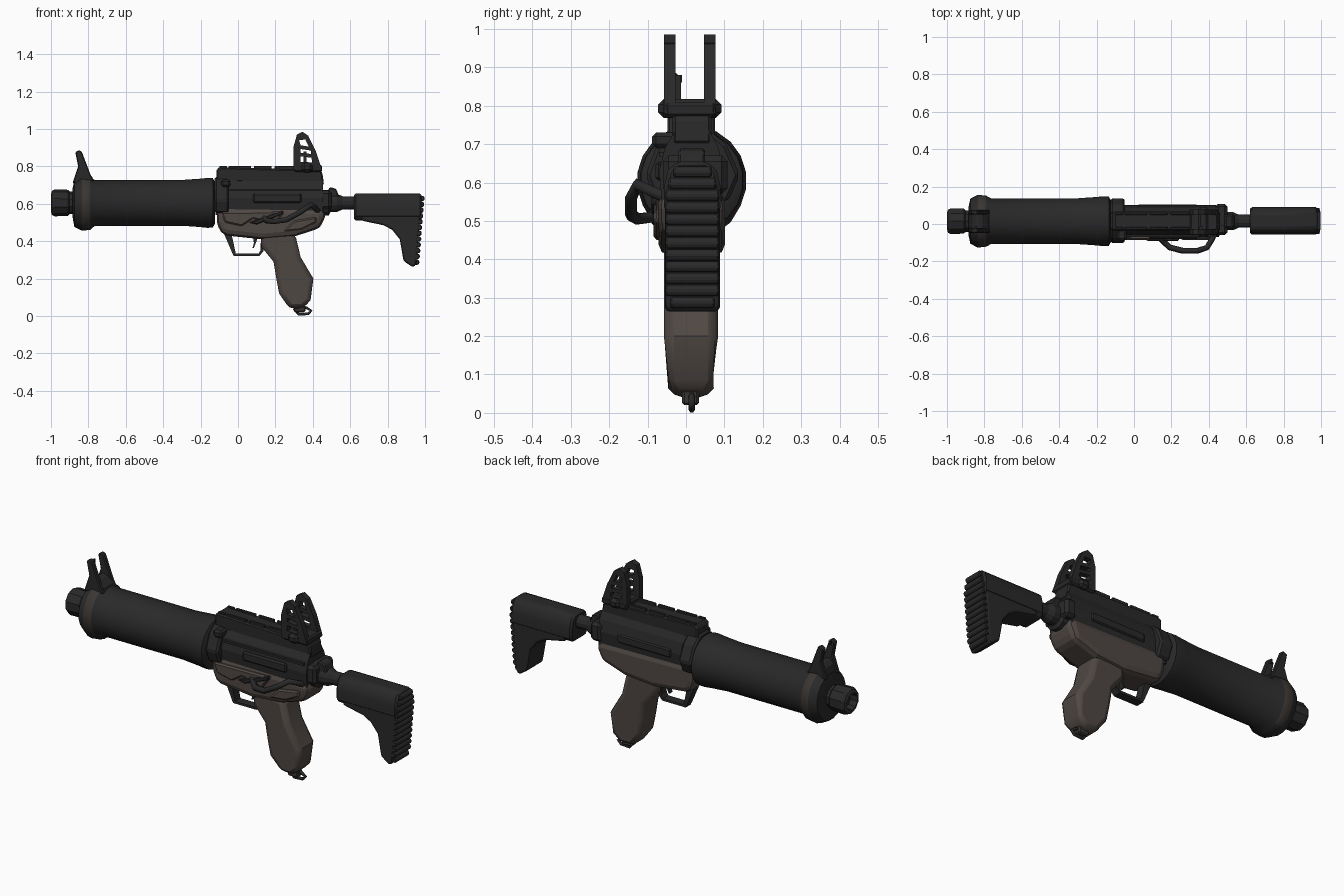
import bpy, bmesh, math

if "Cube" in bpy.data.objects:
    bpy.data.objects.remove(bpy.data.objects["Cube"])

CY, CZ = 0.015, 0.605   # barrel axis


def material(name, rgb):
    m = bpy.data.materials.new(name)
    m.diffuse_color = (*rgb, 1)
    m.use_nodes = True
    m.node_tree.nodes["Principled BSDF"].inputs["Base Color"].default_value = m.diffuse_color
    return m


BLACK = material("matte_black", (0.022, 0.022, 0.022))
BROWN = material("worn_brown", (0.080, 0.065, 0.057))
DARK = material("dark_brown", (0.042, 0.036, 0.032))


def finish(name, bm, mat, bevel=0, segments=1, smooth=False):
    bmesh.ops.recalc_face_normals(bm, faces=bm.faces)
    me = bpy.data.meshes.new(name)
    bm.to_mesh(me)
    bm.free()
    ob = bpy.data.objects.new(name, me)
    bpy.context.collection.objects.link(ob)
    me.materials.append(mat)
    if bevel:
        b = ob.modifiers.new("bevel", 'BEVEL')
        b.width, b.segments, b.limit_method = bevel, segments, 'ANGLE'
        b.angle_limit = math.radians(40)
    if smooth:
        bpy.ops.object.select_all(action='DESELECT')
        ob.select_set(True)
        bpy.context.view_layer.objects.active = ob
        bpy.ops.object.shade_smooth_by_angle(angle=math.radians(35))
    return ob


def prism(name, pts, a, b, mat, axis='y', **kw):
    """Extrude a profile: (x,z) along y, or (y,z) along x."""
    bm = bmesh.new()
    put = (lambda p, t: (p[0], t, p[1])) if axis == 'y' else (lambda p, t: (t, p[0], p[1]))
    lo = [bm.verts.new(put(p, a)) for p in pts]
    hi = [bm.verts.new(put(p, b)) for p in pts]
    bm.faces.new(lo)
    bm.faces.new(hi[::-1])
    n = len(pts)
    for i in range(n):
        j = (i + 1) % n
        bm.faces.new((lo[i], lo[j], hi[j], hi[i]))
    return finish(name, bm, mat, **kw)


def box(name, x0, x1, y0, y1, z0, z1, mat, **kw):
    return prism(name, [(x0, z0), (x1, z0), (x1, z1), (x0, z1)], y0, y1, mat, **kw)


def lathe(name, prof, sides, mat, **kw):
    """Spin (x, radius) rings round the barrel axis."""
    bm = bmesh.new()
    rings = []
    for x, r in prof:
        rings.append([bm.verts.new((x, CY + r * math.cos(t), CZ + r * math.sin(t)))
                      for t in [2 * math.pi * (k + .5) / sides for k in range(sides)]])
    for p, q in zip(rings, rings[1:]):
        for k in range(sides):
            m = (k + 1) % sides
            bm.faces.new((p[k], p[m], q[m], q[k]))
    bm.faces.new(rings[0])
    bm.faces.new(rings[-1][::-1])
    return finish(name, bm, mat, **kw)


def wire(name, pts, r, mat, closed=False):
    """Thin bar swept along a path."""
    cu = bpy.data.curves.new(name, 'CURVE')
    cu.dimensions, cu.bevel_depth, cu.bevel_resolution = '3D', r, 1
    cu.use_fill_caps = True
    sp = cu.splines.new('POLY')
    sp.points.add(len(pts) - 1)
    for p, c in zip(sp.points, pts):
        p.co = (*c, 1)
    sp.use_cyclic_u = closed
    cu.materials.append(mat)
    ob = bpy.data.objects.new(name, cu)
    bpy.context.collection.objects.link(ob)
    bpy.ops.object.select_all(action='DESELECT')
    ob.select_set(True)
    bpy.context.view_layer.objects.active = ob
    bpy.ops.object.convert(target='MESH')


# Muzzle and long round handguard
muzzle = lathe("muzzle", [(-.96, .015), (-.96, .042), (-1, .045), (-.995, .064), (-.98, .072), (-.91, .07),
                          (-.90, .06), (-.86, .06)], 10, BLACK)
muzzle.data.materials.append(DARK)
for f in muzzle.data.polygons:
    if f.center.x < -.99:
        f.material_index = 1
guard = lathe("handguard", [(-.885, .075), (-.875, .122), (-.835, .143), (-.79, .138), (-.765, .124), (-.30, .124),
                            (-.20, .131), (-.165, .135), (-.135, .134), (-.122, .11)], 20, BLACK, smooth=True)
guard.data.materials.append(DARK)
for v in guard.data.vertices:   # flared lip hangs lower than the tube
    if v.co.x < -.78 and v.co.z < CZ - .09:
        v.co.z -= .008
for f in guard.data.polygons:   # worn edge on both flanks of the lip
    if -.83 < f.center.x < -.78 and abs(f.center.y - CY) > .08:
        f.material_index = 1

# Front sight: wedge base and two bent ears
prism("front_sight_base", [(-.88, .70), (-.86, .775), (-.82, .785), (-.78, .745), (-.765, .70)],
      -.045, .072, BLACK, bevel=.015)
for side, y0, y1 in (("near", -.048, -.022), ("far", .05, .075)):
    prism("front_sight_ear_" + side, [(-.885, .71), (-.77, .72), (-.79, .76), (-.835, .878), (-.85, .888),
          (-.87, .875), (-.855, .80)], y0, y1, BLACK, bevel=.005)
box("front_sight_post", -.85, -.84, -.022, -.010, .86, .88, BLACK)

# Upper receiver: body, front collar, low rail with lengthwise strips
prism("upper_receiver", [(-.062, .54), (-.07, .63), (-.055, .69), (-.028, .735), (.06, .735), (.085, .69),
      (.098, .63), (.092, .54)], -.12, .455, BLACK, axis='x')
prism("front_collar", [(-.08, .55), (-.105, .62), (-.075, .70), (-.02, .745), (.05, .745), (.105, .70),
      (.14, .62), (.11, .55)], -.125, -.05, BLACK, axis='x', bevel=.01)
prism("top_rail", [(-.115, .72), (-.115, .785), (-.10, .795), (.30, .785), (.44, .785), (.452, .76), (.46, .70)],
      -.036, .066, BLACK, bevel=.008)
for y in (-.03, .048):
    for x0, x1 in ((-.10, -.06), (-.05, .07), (.085, .18), (.195, .30)):
        box("rail_strip", x0, x1, y, y + .014, .775, .802, BLACK, bevel=.003)
box("ejection_port", .08, .34, -.080, -.06, .605, .655, BLACK, bevel=.008)
box("port_rail", -.09, .44, -.070, -.05, .668, .68, BLACK)
box("far_side_slot", .02, .34, .09, .104, .60, .645, BLACK, bevel=.006)
box("side_knob", -.09, -.04, -.088, -.02, .69, .73, BLACK, bevel=.01)
box("rear_cross_block", .435, .50, -.06, .108, .57, .67, BLACK, bevel=.015)

# Lower receiver with raised details on the near side
prism("lower_receiver", [(-.115, .585), (-.112, .50), (-.095, .445), (-.06, .43), (.13, .41), (.30, .425),
      (.44, .47), (.465, .53), (.465, .575)], -.072, .102, BROWN, bevel=.03, segments=2)
prism("near_side_panel", [(-.09, .555), (-.07, .50), (.02, .48), (.08, .52), (.20, .49), (.25, .56)],
      -.085, -.06, BROWN, bevel=.008)
prism("near_catch", [(.24, .45), (.34, .46), (.42, .50), (.42, .53), (.30, .51)], -.085, -.06, BROWN, bevel=.008)
prism("selector_lever", [(.06, .50), (.10, .49), (.24, .545), (.24, .565)], -.09, -.065, BLACK, bevel=.004)

# Charging loop bulging out on the near side
wire("charging_loop", [(.13, -.065, .535), (.155, -.09, .51), (.19, -.125, .505), (.26, -.143, .515),
     (.34, -.143, .56), (.39, -.126, .595), (.415, -.085, .575), (.43, -.05, .56)], .016, BLACK)

# Pistol grip, narrowing at its heel, and sling loop
grip = prism("pistol_grip", [(.12, .46), (.125, .37), (.19, .29), (.205, .20), (.22, .12), (.275, .04), (.35, .042),
             (.388, .085), (.403, .20), (.335, .315), (.305, .44)], -.057, .083, BROWN, bevel=.025, segments=2,
             smooth=True)
for v in grip.data.vertices:
    if v.co.z < .05:
        v.co.y = .013 + (v.co.y - .013) * .68
box("sling_stub", .30, .36, -.01, .034, .02, .06, DARK, bevel=.006)
wire("sling_loop", [(.30, CY, .035), (.325, CY, .0085), (.375, CY, .012), (.392, CY, .028), (.365, CY, .045),
     (.32, CY, .045)], .0085, BLACK, closed=True)

# Trigger guard and trigger
prism("guard_front", [(-.075, .44), (-.035, .44), (-.012, .335), (-.022, .322), (-.03, .335)], -.008, .038, BLACK)
prism("guard_bottom", [(-.025, .322), (.115, .322), (.135, .345), (.135, .40), (.122, .40), (.12, .35),
      (.11, .334), (-.02, .334)], -.008, .038, BLACK)
prism("trigger", [(.08, .43), (.11, .43), (.095, .39), (.085, .365), (.078, .365), (.085, .39)], .003, .027, BLACK)

# Rear sight: hinge base and two slotted uprights
box("rear_sight_base", .30, .45, -.055, .078, .77, .808, BLACK, bevel=.008)
box("rear_sight_hinge", .34, .40, -.073, .092, .768, .818, BLACK, bevel=.015)
for side, y0, y1 in (("near", -.057, -.027), ("far", .047, .077)):
    shapes = {
        "front_leg": [(.297, .78), (.333, .78), (.333, .92), (.325, .945), (.297, .905)],
        "rear_leg": [(.40, .78), (.45, .78), (.415, .885), (.375, .965), (.362, .94), (.39, .88)],
        "cap": [(.297, .905), (.315, .97), (.345, .985), (.378, .963), (.37, .945), (.325, .94)],
        "upper_bar": [(.32, .895), (.39, .885), (.385, .905), (.32, .915)],
        "middle_bar": [(.32, .855), (.405, .845), (.40, .865), (.32, .875)],
        "foot": [(.32, .78), (.42, .78), (.42, .82), (.32, .825)],
    }
    for part, pts in shapes.items():
        prism("rear_sight_%s_%s" % (part, side), pts, y0, y1, BLACK)
box("rear_sight_peep", .35, .365, -.03, -.013, .80, .88, BLACK)

# Buffer tube, flared toward the receiver
lathe("buffer_tube", [(.44, .07), (.485, .07), (.495, .05), (.53, .05), (.56, .036), (.66, .036)], 12, BLACK)
prism("rear_latch", [(.47, .64), (.49, .69), (.525, .68), (.54, .64), (.50, .60)], -.02, .05, BLACK, bevel=.006)

# Shoulder stock: round-topped comb, hanging leg, ribbed butt pad
prism("stock_comb", [(-.022, .655), (.055, .655), (.08, .632), (.09, .59), (.09, .535), (.07, .51), (-.037, .51),
      (-.057, .535), (-.057, .59), (-.047, .632)], .62, .982, BLACK, axis='x', bevel=.01, smooth=True)
prism("stock_leg", [(.66, .56), (.66, .51), (.78, .485), (.825, .46), (.865, .41), (.885, .295), (.935, .26),
      (.953, .275), (.980, .60), (.95, .61)], -.055, .088, BLACK, bevel=.02, segments=2)
for i in range(12):
    t = i / 11
    x, z = .983 - .029 * t, .628 - .34 * t
    inset = {0: .024, 1: .012, 11: .016}.get(i, .004)
    prism("butt_pad_rib", [(x - .04, z - .015), (x + .010, z - .014), (x + .017, z), (x + .010, z + .014),
          (x - .04, z + .015)], -.057 + inset, .09 - inset, BLACK, bevel=.004)
